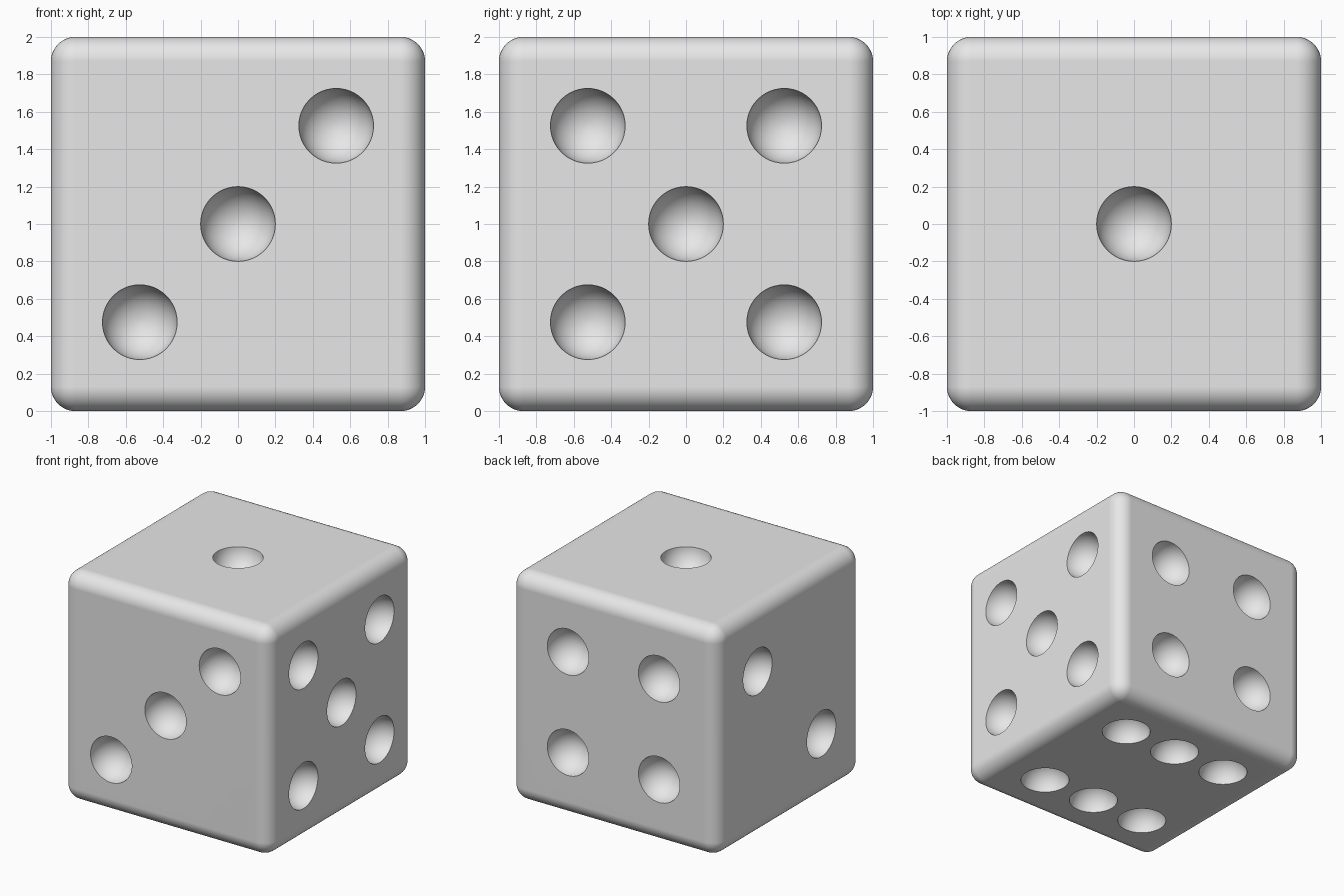
import bpy
import bmesh
import math
from mathutils import Vector

default = bpy.data.objects.get("Cube")
if default:
    bpy.data.objects.remove(default, do_unlink=True)

BEVEL = 0.13
PIP_RADIUS = 0.2
WIDE = 0.525
NARROW = 0.44
CENTRE = Vector((0, 0, 1))

grey = bpy.data.materials.new("light_grey")
grey.use_nodes = True
grey.diffuse_color = (0.8, 0.8, 0.8, 1)
grey.node_tree.nodes["Principled BSDF"].inputs["Base Color"].default_value = (0.8, 0.8, 0.8, 1)


def corners(s):
    return [(a * s, b * s) for a in (-1, 1) for b in (-1, 1)]


def diagonal(s):
    return [(-s, -s), (s, s)]


def make_object(name, bm):
    mesh = bpy.data.meshes.new(name)
    bm.to_mesh(mesh)
    bm.free()
    obj = bpy.data.objects.new(name, mesh)
    bpy.context.collection.objects.link(obj)
    obj.data.materials.append(grey)
    return obj


# Each face: outward direction, the two in-plane axes, and the pip positions
X, Y, Z = Vector((1, 0, 0)), Vector((0, 1, 0)), Vector((0, 0, 1))
middle = [(0, 0)]
faces = [
    (Z, X, Y, middle),
    (-X, Y, Z, diagonal(NARROW)),
    (-Y, X, Z, middle + diagonal(WIDE)),
    (Y, X, Z, corners(NARROW)),
    (X, Y, Z, middle + corners(WIDE)),
    (-Z, X, Y, corners(WIDE) + [(0, -WIDE), (0, WIDE)]),
]

# Rounded cube body
bm = bmesh.new()
bmesh.ops.create_cube(bm, size=2)
bmesh.ops.translate(bm, verts=bm.verts, vec=CENTRE)
body = make_object("die_body", bm)
bevel = body.modifiers.new("rounded_edges", "BEVEL")
bevel.width = BEVEL
bevel.segments = 12

# Ball cutters for the pips, set just proud of each face
bm = bmesh.new()
for normal, u, v, pips in faces:
    turn = Z.rotation_difference(normal).to_matrix().to_4x4()
    for a, b in pips:
        ball = bmesh.ops.create_uvsphere(bm, u_segments=48, v_segments=24,
                                         radius=PIP_RADIUS, matrix=turn)
        bmesh.ops.translate(bm, verts=ball["verts"],
                            vec=CENTRE + normal * 1.003 + u * a + v * b)
cutter = make_object("pip_cutter", bm)
cutter.hide_render = True

# Hollow out the pips
cut = body.modifiers.new("pips", "BOOLEAN")
cut.operation = "DIFFERENCE"
cut.solver = "EXACT"
cut.object = cutter
bpy.ops.object.select_all(action="DESELECT")
body.select_set(True)
bpy.context.view_layer.objects.active = body
for name in ("rounded_edges", "pips"):
    bpy.ops.object.modifier_apply(modifier=name)
bpy.data.objects.remove(cutter, do_unlink=True)

# Smooth curves, crisp pip rims and truly flat faces
bpy.ops.object.shade_smooth_by_angle(angle=math.radians(30))
weighted = body.modifiers.new("flat_faces", "WEIGHTED_NORMAL")
weighted.keep_sharp = True
